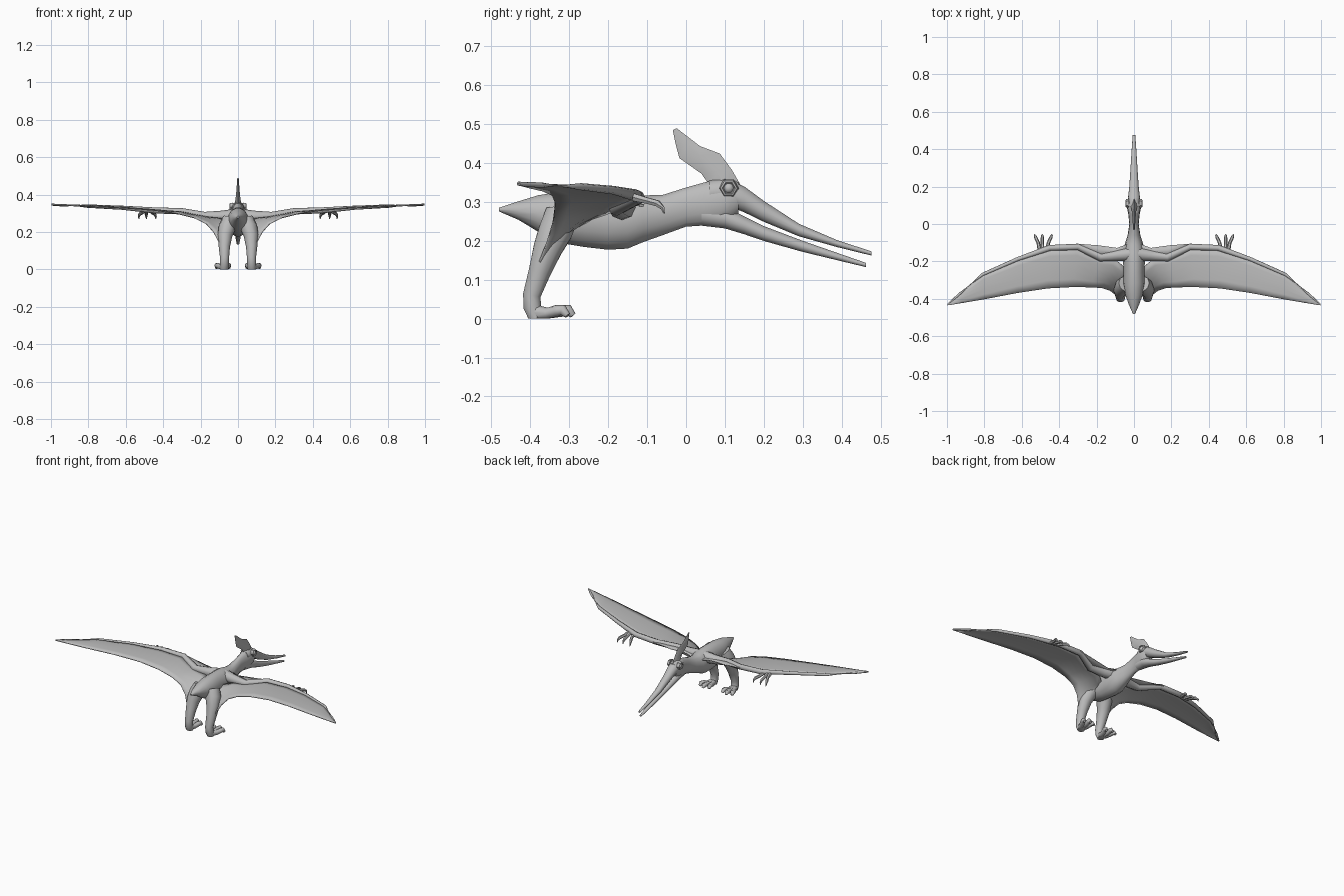
import bpy, bmesh, math
from mathutils import Vector

grey = bpy.data.materials.new("grey_skin")
grey.diffuse_color = (0.5, 0.5, 0.5, 1)


def finish(name, bm, mirror=False, thick=0.0, angle=50):
    bmesh.ops.recalc_face_normals(bm, faces=bm.faces)
    me = bpy.data.meshes.new(name)
    bm.to_mesh(me)
    bm.free()
    me.materials.append(grey)
    ob = bpy.data.objects.new(name, me)
    bpy.context.collection.objects.link(ob)
    bpy.ops.object.select_all(action='DESELECT')
    ob.select_set(True)
    bpy.context.view_layer.objects.active = ob
    bpy.ops.object.shade_smooth_by_angle(angle=math.radians(angle))
    if thick:
        m = ob.modifiers.new("thickness", 'SOLIDIFY')
        m.thickness, m.offset = thick, 0
    if mirror:
        ob.modifiers.new("mirror", 'MIRROR')
    return ob


def skin(bm, rings, cap=True):
    rows = [[bm.verts.new(p) for p in r] for r in rings]
    n = len(rows[0])
    for a, b in zip(rows, rows[1:]):
        for i in range(n):
            j = (i + 1) % n
            bm.faces.new((a[i], a[j], b[j], b[i]))
    if cap:
        bm.faces.new(rows[0])
        bm.faces.new(rows[-1])


def loft(name, stations, n=14):
    """Sections along y: (y, bottom z, top z, half width)."""
    bm = bmesh.new()
    rings = []
    for y, lo, hi, w in stations:
        rings.append([(w * math.cos(t), y, (lo + hi) / 2 + (hi - lo) / 2 * math.sin(t))
                      for t in (2 * math.pi * i / n for i in range(n))])
    skin(bm, rings)
    return finish(name, bm)


def add_tube(bm, path, n=8, floor=False):
    """Tapered limb through points (x, y, z, radius)."""
    pts = [Vector(p[:3]) for p in path]
    rings = []
    for k, p in enumerate(pts):
        d = (pts[min(k + 1, len(pts) - 1)] - pts[max(k - 1, 0)]).normalized()
        side = d.cross(Vector((0, 0, 1)) if abs(d.z) < 0.8 else Vector((0, 1, 0)))
        if abs(d.z) >= 0.8:
            side = Vector((1, 0, 0)) - d * d.x
        side.normalize()
        if side.dot(Vector((1, -0.7, 0))) < 0:
            side = -side
        up = side.cross(d)
        ring = []
        for i in range(n):
            t = 2 * math.pi * i / n
            v = p + path[k][3] * (side * math.cos(t) + up * math.sin(t))
            if floor:
                v.z = max(v.z, 0)
            ring.append(v)
        rings.append(ring)
    skin(bm, rings)


# Torso, neck and back of the skull
loft("body", [(-0.48, 0.275, 0.285, 0.006), (-0.43, 0.253, 0.302, 0.028),
              (-0.38, 0.222, 0.318, 0.046), (-0.32, 0.192, 0.328, 0.058),
              (-0.26, 0.182, 0.332, 0.056), (-0.20, 0.175, 0.332, 0.058),
              (-0.15, 0.178, 0.328, 0.060), (-0.11, 0.195, 0.318, 0.050),
              (-0.06, 0.213, 0.319, 0.034), (0.0, 0.235, 0.338, 0.025),
              (0.05, 0.238, 0.352, 0.030), (0.09, 0.240, 0.362, 0.038),
              (0.115, 0.250, 0.360, 0.037), (0.135, 0.268, 0.350, 0.030)])

# Long beak in two halves with an open mouth
loft("upper_beak", [(0.06, 0.29, 0.355, 0.030), (0.10, 0.292, 0.362, 0.037),
                    (0.15, 0.272, 0.340, 0.031), (0.20, 0.248, 0.303, 0.025),
                    (0.29, 0.211, 0.244, 0.019), (0.39, 0.183, 0.201, 0.013),
                    (0.476, 0.162, 0.173, 0.007)])
loft("lower_jaw", [(0.04, 0.238, 0.30, 0.026), (0.10, 0.231, 0.288, 0.033),
                   (0.15, 0.216, 0.263, 0.027), (0.20, 0.199, 0.238, 0.022),
                   (0.30, 0.171, 0.200, 0.016), (0.40, 0.147, 0.165, 0.011),
                   (0.463, 0.132, 0.143, 0.007)])

# Thin swept head crest, widest at its base
bm = bmesh.new()
back = [(0.065, 0.335), (0.04, 0.372), (-0.017, 0.412), (-0.026, 0.445), (-0.034, 0.484)]
front = [(0.145, 0.335), (0.118, 0.382), (0.087, 0.424), (0.036, 0.443), (-0.024, 0.489)]
rings = []
for (b, f, w) in zip(back, front, (0.022, 0.013, 0.009, 0.007, 0.004)):
    mid = ((b[0] + f[0]) / 2, (b[1] + f[1]) / 2)
    rings.append([(0, *b), (w, *mid), (0, *f), (-w, *mid)])
skin(bm, rings)
finish("head_crest", bm)

# Eyes: faceted socket rim with a ball inside
bm = bmesh.new()
rings = []
for x, r in ((0.026, 0.026), (0.043, 0.022), (0.045, 0.017), (0.039, 0.014)):
    rings.append([(x, 0.11 + r * math.cos(i * math.pi / 3), 0.335 + r * math.sin(i * math.pi / 3))
                  for i in range(6)])
skin(bm, rings)
finish("eye_socket", bm, mirror=True, angle=35)
bm = bmesh.new()
bmesh.ops.create_uvsphere(bm, u_segments=10, v_segments=6, radius=0.014)
bmesh.ops.translate(bm, verts=bm.verts, vec=(0.033, 0.11, 0.335))
finish("eye", bm, mirror=True)

# Wing arm from shoulder to wing tip
bm = bmesh.new()
add_tube(bm, [(0.02, -0.16, 0.288, 0.036), (0.09, -0.168, 0.284, 0.030),
              (0.18, -0.178, 0.286, 0.022), (0.30, -0.122, 0.311, 0.017),
              (0.45, -0.128, 0.316, 0.016), (0.62, -0.187, 0.330, 0.011),
              (0.81, -0.270, 0.339, 0.009), (0.93, -0.372, 0.343, 0.007),
              (0.995, -0.430, 0.346, 0.005)])
finish("wing_arm", bm, mirror=True)


def sheet(name, rows, cols, sag):
    """Membrane between paired edge points, slightly billowed."""
    bm = bmesh.new()
    grid = []
    for a, b in rows:
        a, b = Vector(a), Vector(b)
        grid.append([bm.verts.new(a.lerp(b, k / cols) +
                     Vector((0, 0, sag * math.sin(math.pi * k / cols)))) for k in range(cols + 1)])
    for r, s in zip(grid, grid[1:]):
        for k in range(cols):
            bm.faces.new((r[k], r[k + 1], s[k + 1], s[k]))
    return finish(name, bm, mirror=True, thick=0.005)


# Main membrane, from wing tip inward and down to the ankle
sheet("wing_membrane", [
    ((0.995, -0.428, 0.346), (0.998, -0.434, 0.345)),
    ((0.93, -0.372, 0.343), (0.92, -0.422, 0.342)),
    ((0.81, -0.270, 0.339), (0.80, -0.402, 0.337)),
    ((0.62, -0.187, 0.330), (0.62, -0.368, 0.329)),
    ((0.45, -0.130, 0.315), (0.46, -0.344, 0.318)),
    ((0.30, -0.125, 0.308), (0.33, -0.337, 0.300)),
    ((0.18, -0.180, 0.284), (0.23, -0.338, 0.275)),
    ((0.10, -0.190, 0.274), (0.17, -0.342, 0.245)),
    ((0.05, -0.230, 0.262), (0.13, -0.355, 0.200)),
    ((0.05, -0.290, 0.235), (0.107, -0.372, 0.155)),
    ((0.07, -0.350, 0.160), (0.088, -0.388, 0.115))], 5, 0.004)

# Small membrane in front of the elbow
sheet("front_membrane", [
    ((0.03, -0.105, 0.290), (0.03, -0.17, 0.290)),
    ((0.09, -0.128, 0.292), (0.09, -0.17, 0.288)),
    ((0.19, -0.114, 0.298), (0.18, -0.178, 0.290)),
    ((0.31, -0.105, 0.312), (0.30, -0.122, 0.311))], 2, 0.003)

# Three hooked wing fingers
bm = bmesh.new()
for x, tip in ((0.465, -0.025), (0.49, 0.0), (0.505, 0.025)):
    add_tube(bm, [(x, -0.135, 0.312, 0.011), (x + tip * 0.3, -0.100, 0.303, 0.009),
                  (x + tip * 0.8, -0.073, 0.296, 0.009), (x + tip, -0.060, 0.284, 0.006),
                  (x + tip, -0.056, 0.270, 0.002)], 6)
finish("wing_fingers", bm, mirror=True)

# Hind leg
bm = bmesh.new()
add_tube(bm, [(0.040, -0.320, 0.265, 0.045), (0.058, -0.335, 0.225, 0.046),
              (0.070, -0.355, 0.180, 0.039), (0.073, -0.376, 0.120, 0.030),
              (0.072, -0.396, 0.060, 0.024), (0.073, -0.395, 0.030, 0.024),
              (0.074, -0.385, 0.0, 0.022)], 10, floor=True)
finish("hind_leg", bm, mirror=True)

# Splayed toes with raised knuckles and blunt claws
bm = bmesh.new()
for dx, y in ((-0.024, -0.302), (0.008, -0.290), (0.038, -0.304)):
    x = 0.074
    add_tube(bm, [(x, -0.395, 0.018, 0.020), (x + dx * 0.5, -0.355, 0.013, 0.015),
                  (x + dx * 0.85, y - 0.028, 0.020, 0.015), (x + dx, y - 0.012, 0.022, 0.014),
                  (x + dx * 1.1, y, 0.008, 0.008)], 8, floor=True)
finish("toes", bm, mirror=True)
